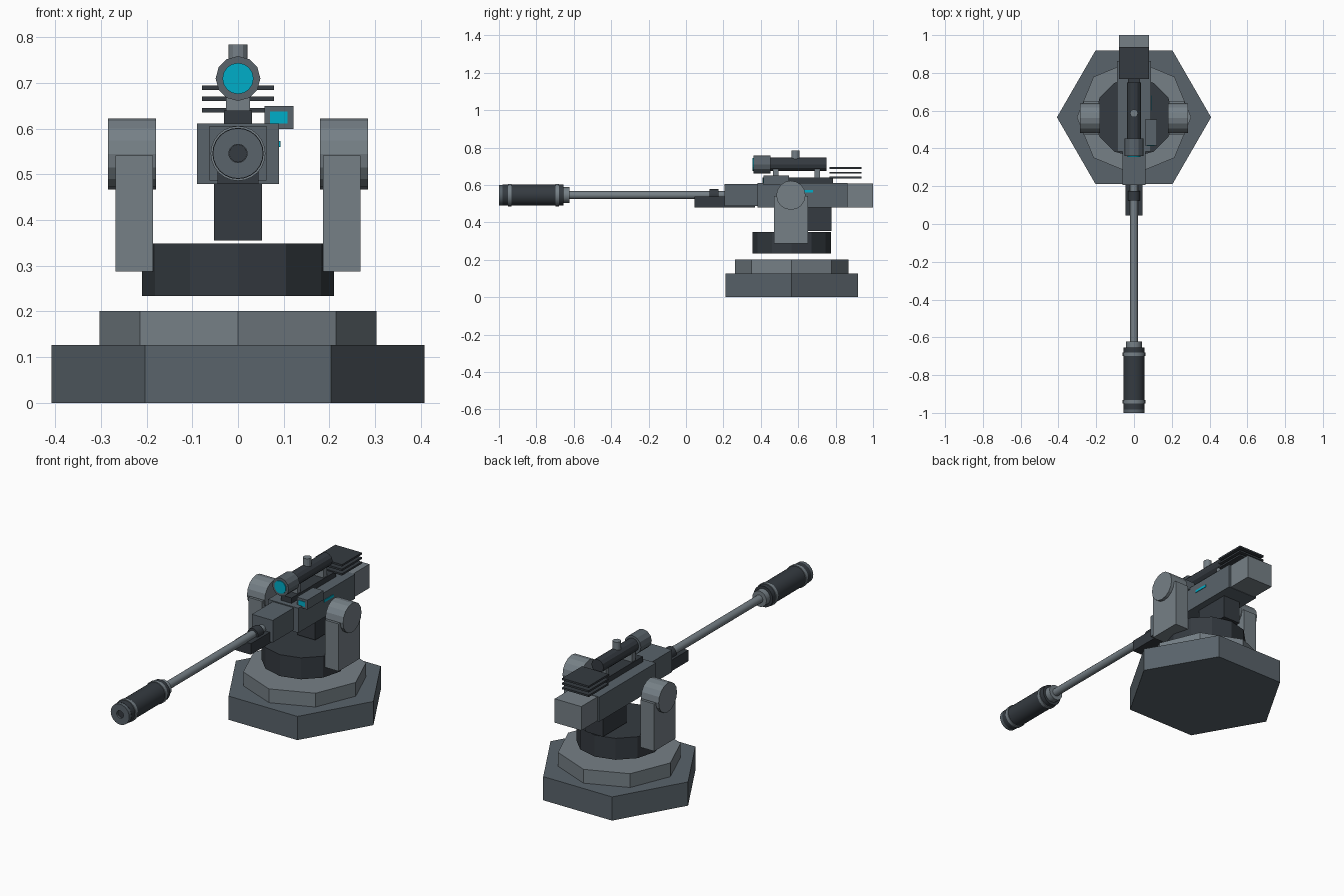
import bpy, math
from mathutils import Matrix, Vector

if "Cube" in bpy.data.objects:
    bpy.data.objects.remove(bpy.data.objects["Cube"])

CY = 0.565      # pedestal centre along y
BORE_Z = 0.546  # height of the barrel axis


def material(name, rgb):
    m = bpy.data.materials.new(name)
    m.diffuse_color = (*rgb, 1)
    m.use_nodes = True
    m.node_tree.nodes["Principled BSDF"].inputs["Base Color"].default_value = m.diffuse_color
    return m


DARK = material("dark_steel", (0.035, 0.043, 0.052))
MID = material("mid_steel", (0.10, 0.125, 0.145))
LIGHT = material("light_steel", (0.18, 0.215, 0.24))
CYAN = material("cyan_glow", (0.0, 0.42, 0.58))


def make(name, verts, faces, mat):
    me = bpy.data.meshes.new(name)
    me.from_pydata(verts, [], faces)
    me.materials.append(mat)
    ob = bpy.data.objects.new(name, me)
    bpy.context.collection.objects.link(ob)
    return ob


def box(name, x, y, z, mat):
    """Box from (min, max) pairs."""
    v = [(a, b, c) for c in z for b in y for a in x]
    f = [(0, 2, 3, 1), (4, 5, 7, 6), (0, 1, 5, 4),
         (2, 6, 7, 3), (0, 4, 6, 2), (1, 3, 7, 5)]
    return make(name, v, f, mat)


def lathe(name, profile, n, axis, origin, mat, smooth=False, turn=0.0):
    """Turn (radius, distance) rings about an axis and cap both ends."""
    rot = {"X": Matrix.Rotation(math.pi / 2, 3, "Y"),
           "Y": Matrix.Rotation(-math.pi / 2, 3, "X"),
           "Z": Matrix.Identity(3)}[axis]
    v = []
    for r, d in profile:
        for i in range(n):
            a = 2 * math.pi * i / n + turn
            v.append(rot @ Vector((r * math.cos(a), r * math.sin(a), d)) + Vector(origin))
    f = [tuple(reversed(range(n))), tuple(range(len(v) - n, len(v)))]
    for k in range(len(profile) - 1):
        for i in range(n):
            j = (i + 1) % n
            f.append((k * n + i, k * n + j, (k + 1) * n + j, (k + 1) * n + i))
    ob = make(name, v, f, mat)
    if smooth:
        bpy.context.view_layer.objects.active = ob
        ob.select_set(True)
        bpy.ops.object.shade_smooth_by_angle(angle=math.radians(35))
        ob.select_set(False)
    return ob


def rod(name, r, d0, d1, n, axis, origin, mat, smooth=False):
    return lathe(name, [(r, d0), (r, d1)], n, axis, origin, mat, smooth)


# Pedestal: hexagon foot, octagon step, twelve-sided turntable
rod("base_foot", 0.408, 0, 0.127, 6, "Z", (0, CY, 0), MID)
rod("base_step", 0.303, 0.127, 0.201, 8, "Z", (0, CY, 0), LIGHT)
rod("turntable", 0.21, 0.234, 0.349, 12, "Z", (0, CY, 0), DARK)

# Yoke arms and pivot drums on both sides
for side, s in (("left", -1), ("right", 1)):
    box(side + "_yoke_arm", sorted((s * 0.186, s * 0.268)), (0.47, 0.652), (0.287, 0.541), LIGHT)
    rod(side + "_pivot_drum", 0.078, *sorted((s * 0.18, s * 0.285)), 16, "X",
        (0, 0.561, 0.545), LIGHT)

# Gun body
box("receiver", (-0.09, 0.09), (0.383, 0.864), (0.479, 0.611), MID)
box("receiver_nose", (-0.062, 0.062), (0.206, 0.383), (0.487, 0.606), MID)
box("rear_block", (-0.079, 0.079), (0.864, 1.0), (0.481, 0.609), LIGHT)
box("magazine", (-0.052, 0.052), (0.58, 0.778), (0.355, 0.479), DARK)
box("foregrip", (-0.045, 0.045), (0.045, 0.37), (0.479, 0.538), DARK)
box("status_strip", (0.088, 0.093), (0.6, 0.68), (0.56, 0.573), CYAN)

# Barrel and muzzle, all along the bore axis
bore = (0, 0, BORE_Z)
rod("barrel", 0.021, -0.63, 0.21, 12, "Y", bore, LIGHT, True)
rod("barrel_collar", 0.032, 0.125, 0.174, 12, "Y", bore, DARK, True)
rod("muzzle_adapter", 0.042, -0.665, -0.622, 16, "Y", bore, LIGHT, True)
rod("muzzle_sleeve", 0.056, -0.982, -0.655, 24, "Y", bore, DARK, True)
lathe("muzzle_cap", [(0.02, -0.984), (0.02, -1.0), (0.055, -1.0), (0.055, -0.98)],
      24, "Y", bore, MID, True)
rod("muzzle_bore", 0.0195, -0.99, -0.985, 24, "Y", bore, DARK)
for i, y in enumerate((-0.942, -0.689)):
    rod(f"muzzle_ring_{i + 1}", 0.06, y - 0.009, y + 0.009, 24, "Y", bore, LIGHT, True)

# Scope on its rail
sight = (0, 0, 0.71)
box("scope_rail", (-0.031, 0.031), (0.41, 0.787), (0.611, 0.64), DARK)
for i, y in enumerate((0.48, 0.702)):
    box(f"scope_mount_{i + 1}", (-0.026, 0.026), (y - 0.014, y + 0.014), (0.638, 0.69), LIGHT)
rod("scope_tube", 0.036, 0.44, 0.75, 12, "Y", sight, DARK)
rod("scope_objective", 0.049, 0.36, 0.452, 12, "Y", sight, MID)
rod("scope_lens", 0.034, 0.356, 0.362, 16, "Y", sight, CYAN)
rod("scope_turret", 0.021, 0.735, 0.784, 12, "Z", (0, 0.586, 0), LIGHT)

# Side sensor
box("side_sensor", (0.058, 0.121), (0.415, 0.552), (0.6, 0.65), MID)
box("side_sensor_lens", (0.07, 0.108), (0.412, 0.417), (0.612, 0.638), CYAN)

# Cooling fins above the rear
for i in range(3):
    z = 0.641 + 0.0245 * i
    box(f"cooling_fin_{i + 1}", (-0.079, 0.079), (0.768, 0.937), (z - 0.005, z + 0.005), DARK)
